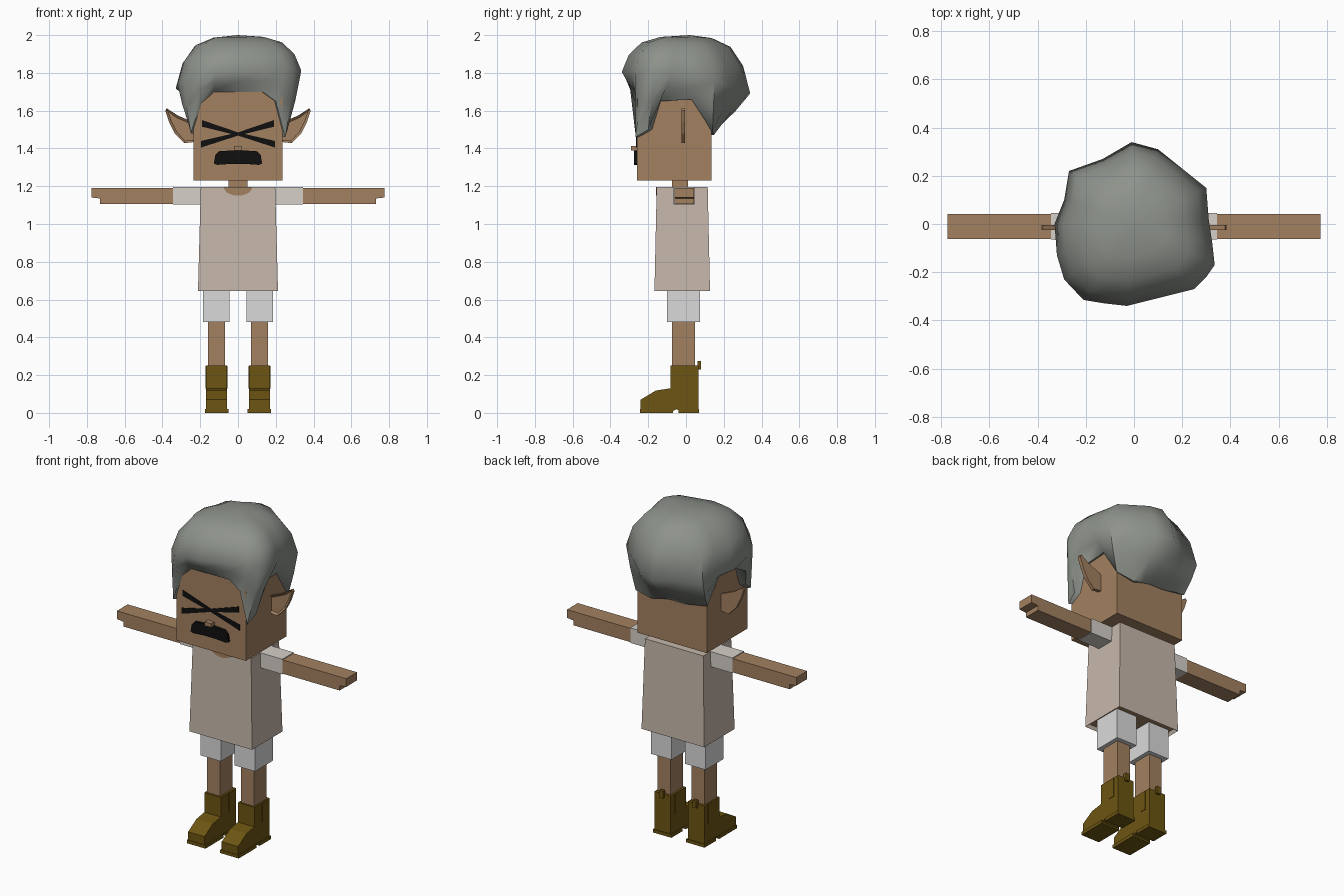
import bpy, bmesh, math
from mathutils import Vector

cube = bpy.data.objects.get("Cube")
if cube:
    bpy.data.objects.remove(cube, do_unlink=True)


def material(name, rgb):
    m = bpy.data.materials.new(name)
    m.use_nodes = True
    m.diffuse_color = (*rgb, 1)
    m.node_tree.nodes["Principled BSDF"].inputs["Base Color"].default_value = (*rgb, 1)
    return m


SKIN = material("tan skin", (.37, .22, .12))
TUNIC = material("beige cloth", (.57, .48, .41))
SLEEVE = material("pale cloth", (.67, .63, .58))
SHORTS = material("light grey cloth", (.7, .7, .7))
BOOT = material("olive leather", (.15, .09, .006))
HAIR = material("grey hair", (.27, .29, .26))
BLACK = material("black", (.005, .005, .005))


def finish(name, bm, *mats):
    bmesh.ops.recalc_face_normals(bm, faces=bm.faces)
    mesh = bpy.data.meshes.new(name)
    bm.to_mesh(mesh)
    bm.free()
    for m in mats:
        mesh.materials.append(m)
    obj = bpy.data.objects.new(name, mesh)
    bpy.context.collection.objects.link(obj)
    return obj


def prism_mesh(points, axis, a, b):
    """Extrude a flat outline along an axis; points hold the other two coordinates."""
    bm = bmesh.new()
    rings = []
    for d in (a, b):
        ring = []
        for p in points:
            co = list(p)
            co.insert(axis, d)
            ring.append(bm.verts.new(co))
        rings.append(ring)
        bm.faces.new(ring)
    n = len(points)
    for i in range(n):
        j = (i + 1) % n
        bm.faces.new((rings[0][i], rings[0][j], rings[1][j], rings[1][i]))
    bmesh.ops.recalc_face_normals(bm, faces=bm.faces)
    return bm


def prism(name, points, axis, a, b, mat):
    return finish(name, prism_mesh(points, axis, a, b), mat)


def box(name, x, y, z, mat):
    corners = [(x[0], y[0]), (x[1], y[0]), (x[1], y[1]), (x[0], y[1])]
    return prism(name, corners, 2, z[0], z[1], mat)


# Head, neck and nose
box("head", (-.235, .235), (-.26, .135), (1.23, 1.72), SKIN)
box("neck", (-.05, .05), (-.075, .01), (1.18, 1.24), SKIN)
box("nose", (-.022, .022), (-.29, -.255), (1.388, 1.412), SKIN)

# Moustache: half outline mirrored
half = [(.025, 1.39), (.1, 1.385), (.12, 1.365), (.128, 1.32), (.11, 1.313), (.04, 1.318)]
prism("moustache", half + [(-x, z) for x, z in reversed(half)], 1, -.275, -.255, BLACK)

# Crossed eye strokes, thin in the middle and thicker outside
for s, y in ((1, -.264), (-1, -.265)):
    stroke = [(-.19, 1.55), (0, 1.485), (.195, 1.44), (.195, 1.405), (0, 1.468), (-.19, 1.515)]
    prism("eye_stroke", [(s * x, z) for x, z in stroke], 1, y, -.258, BLACK)

# Tunic: flared box, hollowed underneath with skin showing
bm = prism_mesh([(-.197, -.155), (.197, -.155), (.197, .115), (-.197, .115)], 2, .645, 1.195)
for v in bm.verts:
    if v.co.z < 1:
        v.co.x *= 1.075
        v.co.y += math.copysign(.012, v.co.y)
bottom = min(bm.faces, key=lambda f: f.calc_center_median().z)
bmesh.ops.inset_region(bm, faces=[bottom], thickness=.015, depth=0)
for v in bottom.verts:
    v.co.z += .02
bottom.material_index = 1
finish("tunic", bm, TUNIC, SKIN)

# Round neckline
arc = [math.pi * i / 10 for i in range(11)]
prism("neckline", [(.075 * math.cos(t), 1.195 - .045 * math.sin(t)) for t in arc],
      1, -.16, -.153, SKIN)

# Paired limbs, boots and ears
for s, side in ((1, "left"), (-1, "right")):
    def span(a, b):
        return sorted((s * a, s * b))

    box(side + "_sleeve", span(.185, .345), (-.065, .045), (1.103, 1.195), SLEEVE)
    arm = [(.34, 1.19), (.775, 1.19), (.775, 1.14), (.73, 1.135), (.73, 1.106), (.34, 1.106)]
    prism(side + "_arm", [(s * x, z) for x, z in arm], 1, -.062, .042, SKIN)
    box(side + "_shorts_leg", span(.045, .185), (-.1, .075), (.48, .67), SHORTS)
    box(side + "_leg", span(.07, .16), (-.073, .048), (.23, .49), SKIN)

    boot = [(.065, .25), (-.083, .25), (-.083, .13), (-.16, .118), (-.24, .07),
            (-.24, .01), (-.07, .01), (-.05, .02), (-.035, .01), (.065, .01)]
    prism(side + "_boot", boot, 0, *span(.058, .169), BOOT)
    box(side + "_front_sole", span(.05, .175), (-.243, -.07), (0, .02), BOOT)
    box(side + "_heel", span(.05, .175), (-.04, .07), (0, .02), BOOT)
    box(side + "_boot_strap", span(.055, .172), (-.01, .03), (.13, .248), BOOT)
    box(side + "_pull_tab", span(.1, .125), (.06, .08), (.23, .275), BOOT)

    ear = [(.22, 1.435), (.285, 1.428), (.335, 1.48), (.365, 1.54), (.385, 1.6),
           (.378, 1.613), (.32, 1.575), (.25, 1.545), (.22, 1.53)]
    bm = prism_mesh([(s * x, z) for x, z in ear], 1, -.025, -.004)
    front = min(bm.faces, key=lambda f: f.calc_center_median().y)
    bmesh.ops.inset_region(bm, faces=[front], thickness=.013, depth=0)
    for v in front.verts:
        v.co.y += .012
    finish(side + "_ear", bm, SKIN)

# Hair: each column gives the widest point (x, y) and the hem point (x, y, z)
columns = [
    (-.03, -.34, 0, -.268, 1.7), (.13, -.3, .13, -.268, 1.7),
    (.25, -.27, .2, -.268, 1.65), (.3, -.22, .25, -.268, 1.46),
    (.335, -.17, .262, -.2, 1.5), (.325, -.08, .245, -.14, 1.65),
    (.31, .02, .245, .03, 1.66), (.3, .15, .243, .14, 1.49),
    (.2, .23, .13, .147, 1.47), (.1, .31, .06, .15, 1.49),
    (-.01, .34, 0, .15, 1.5), (-.13, .27, -.1, .15, 1.5),
    (-.27, .22, -.243, .142, 1.52), (-.29, .1, -.245, .03, 1.66),
    (-.33, 0, -.245, -.14, 1.66), (-.32, -.13, -.262, -.2, 1.53),
    (-.29, -.23, -.25, -.268, 1.48), (-.21, -.315, -.2, -.268, 1.64),
    (-.12, -.33, -.13, -.268, 1.7)]
bm = bmesh.new()
strips = []
for x, y, hx, hy, hz in columns:
    wide = Vector((x, y, 1.75 - .17 * y + .1 * x))
    hem = Vector((hx, hy, hz))
    mid = hem.lerp(wide, .5)
    mid.xy = hem.xy.lerp(wide.xy, .58)
    path = [Vector((hx * .9, hy * .9, hz)), hem, mid, wide]
    for scale, rise in ((.89, .47), (.69, .8), (.4, .95)):
        path.append(Vector((x * scale, y * scale, wide.z + (2 - wide.z) * rise)))
    strips.append([bm.verts.new(p) for p in path])
crown = bm.verts.new((0, .02, 2))
for i, a in enumerate(strips):
    b = strips[(i + 1) % len(strips)]
    for k in range(len(a) - 1):
        bm.faces.new((a[k], b[k], b[k + 1], a[k + 1]))
    bm.faces.new((a[-1], b[-1], crown))
hair = finish("hair", bm, HAIR)
bpy.ops.object.select_all(action="DESELECT")
hair.select_set(True)
bpy.context.view_layer.objects.active = hair
bpy.ops.object.shade_smooth_by_angle(angle=math.radians(50))
